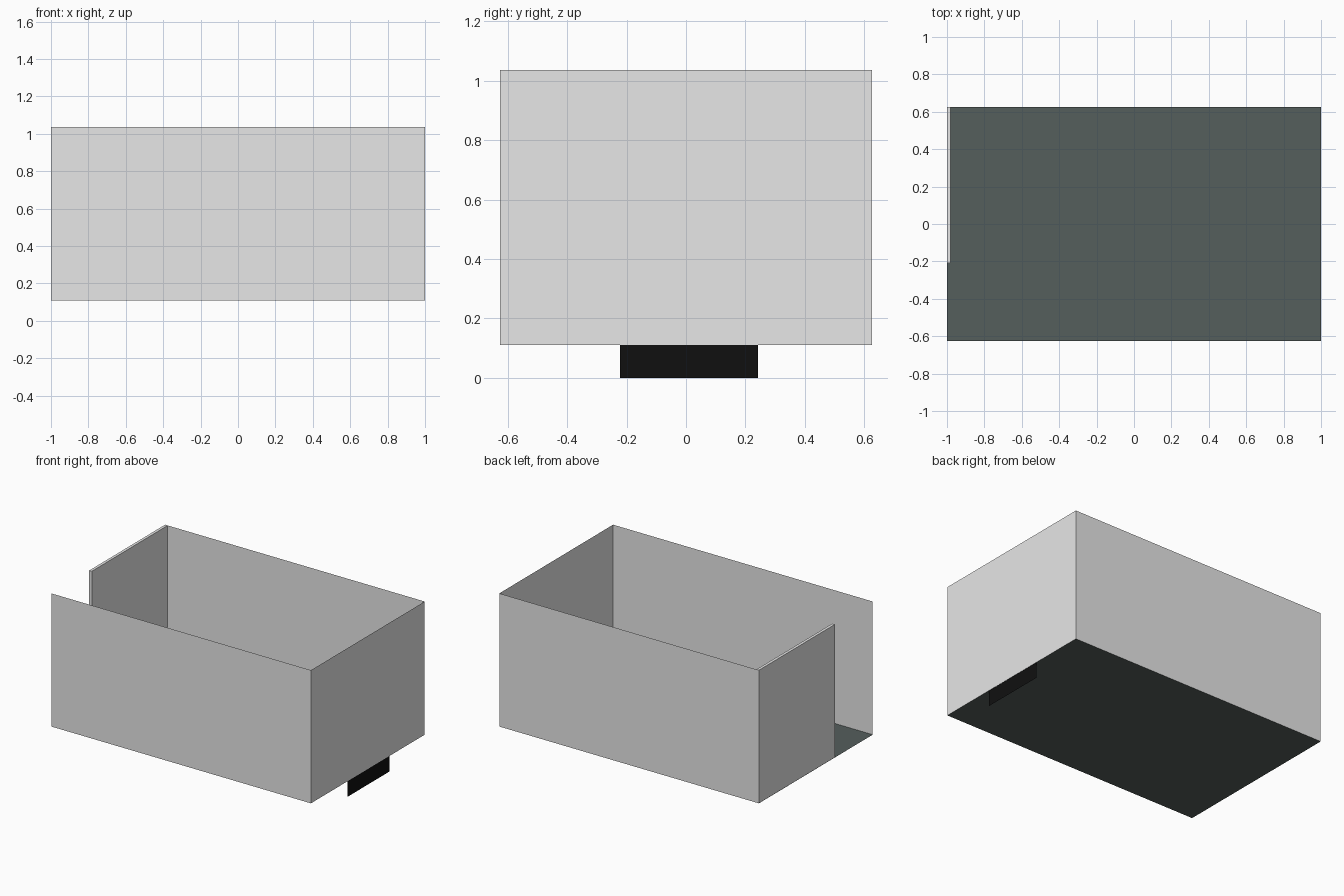
import bpy
import bmesh
from mathutils import Vector

if "Cube" in bpy.data.objects:
    bpy.data.objects.remove(bpy.data.objects["Cube"])

X, Y = 1.0, 0.626          # half length and half width
Z0, Z1 = 0.11, 1.037       # floor level and wall top


def material(name, rgb):
    m = bpy.data.materials.new(name)
    m.diffuse_color = (*rgb, 1.0)
    m.use_nodes = True
    m.node_tree.nodes["Principled BSDF"].inputs["Base Color"].default_value = m.diffuse_color
    return m


WALL = material("light grey", (0.8, 0.8, 0.8))
FLOOR = material("dark slate", (0.09, 0.112, 0.107))
BLACK = material("black", (0.005, 0.005, 0.005))


def finish(name, bm, mat):
    mesh = bpy.data.meshes.new(name)
    bm.to_mesh(mesh)
    bm.free()
    mesh.materials.append(mat)
    ob = bpy.data.objects.new(name, mesh)
    bpy.context.collection.objects.link(ob)


def sheet(name, origin, u, v, mat):
    """Single flat panel spanned by two edge vectors; normal is u x v."""
    o, u, v = Vector(origin), Vector(u), Vector(v)
    bm = bmesh.new()
    bm.faces.new([bm.verts.new(p) for p in (o, o + u, o + u + v, o + v)])
    finish(name, bm, mat)


def box(name, lo, hi, mat):
    bm = bmesh.new()
    bmesh.ops.create_cube(bm, size=1)
    for vert in bm.verts:
        vert.co = [(a + b) / 2 + c * (b - a) for a, b, c in zip(lo, hi, vert.co)]
    finish(name, bm, mat)


H = (0, 0, Z1 - Z0)

# Floor and three thin walls
sheet("floor", (-X, -Y, Z0), (2 * X, 0, 0), (0, 2 * Y, 0), FLOOR)
sheet("front_wall", (-X, -Y, Z0), (2 * X, 0, 0), H, WALL)
sheet("right_wall", (X, -Y, Z0), (0, 2 * Y, 0), H, WALL)
sheet("back_wall", (X, Y, Z0), (-2 * X, 0, 0), H, WALL)

# Shorter, thicker left wall leaving a doorway at the front
box("left_wall", (-X, -0.209, Z0 + 0.001), (-X + 0.02, Y - 0.001, Z1), WALL)

# Black plate hanging below the right wall
sheet("lower_plate", (X - 0.002, -0.222, 0), (0, 0.464, 0), (0, 0, Z0), BLACK)
